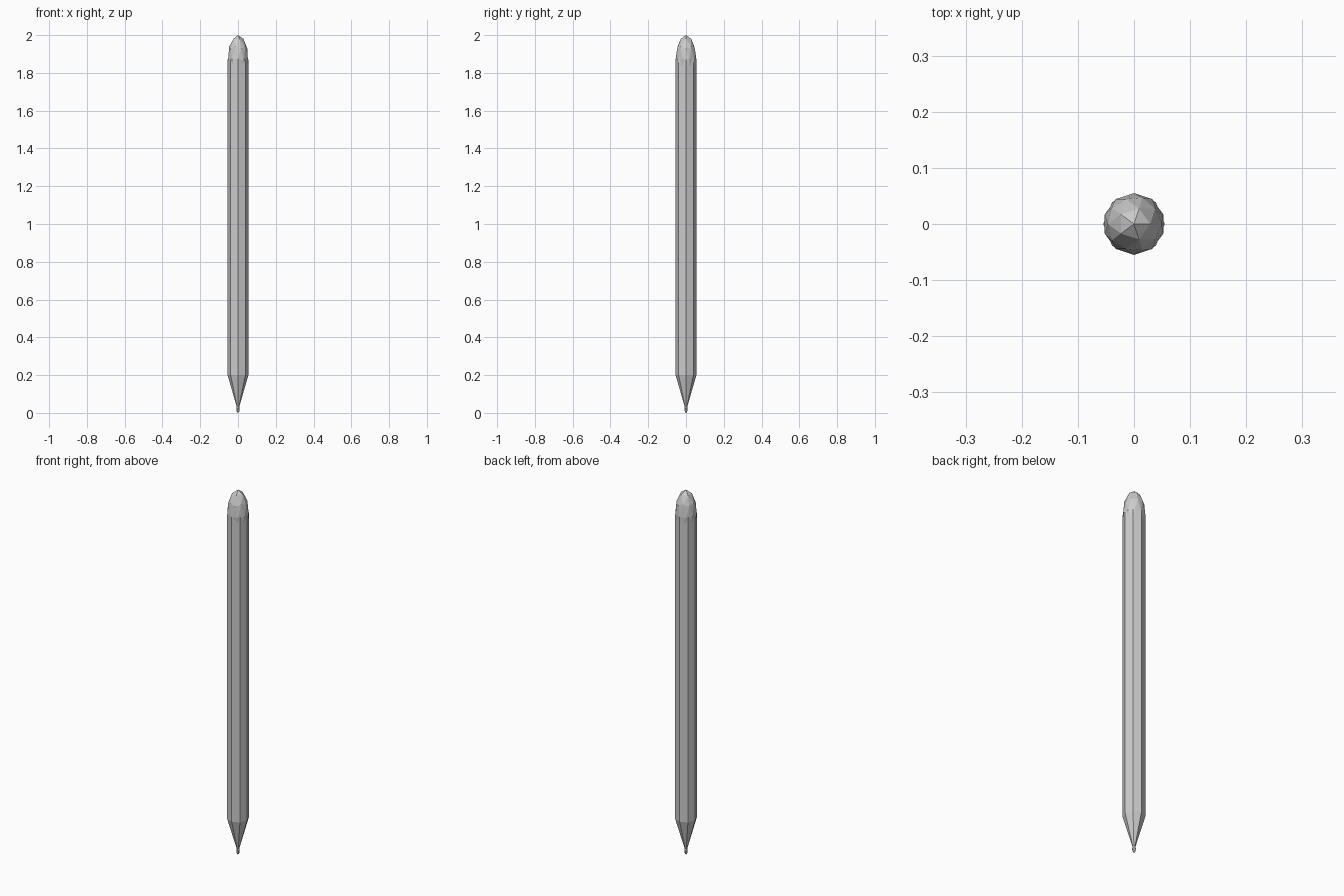
import bpy

if "Cube" in bpy.data.objects:
    bpy.data.objects.remove(bpy.data.objects["Cube"])


def tapered(name, r_bottom, r_top, z0, z1):
    # eight-sided section with corners on the axes
    bpy.ops.mesh.primitive_cone_add(vertices=8, radius1=r_bottom, radius2=r_top,
                                    depth=z1 - z0, location=(0, 0, (z0 + z1) / 2))
    bpy.context.object.name = name


def ball(name, radius, half_height, z):
    # faceted, stretched ball
    bpy.ops.mesh.primitive_ico_sphere_add(subdivisions=2, radius=1, location=(0, 0, z))
    ob = bpy.context.object
    ob.name = name
    ob.scale = (radius, radius, half_height)
    bpy.ops.object.transform_apply(location=False, rotation=False, scale=True)


# Barrel and sharpened cone
tapered("barrel", 0.055, 0.055, 0.2, 1.87)
tapered("cone_tip", 0.006, 0.055, 0.03, 0.2)

# Rounded end cap and writing point
ball("end_cap", 0.055, 0.13, 1.87)
ball("writing_point", 0.009, 0.022, 0.022)
